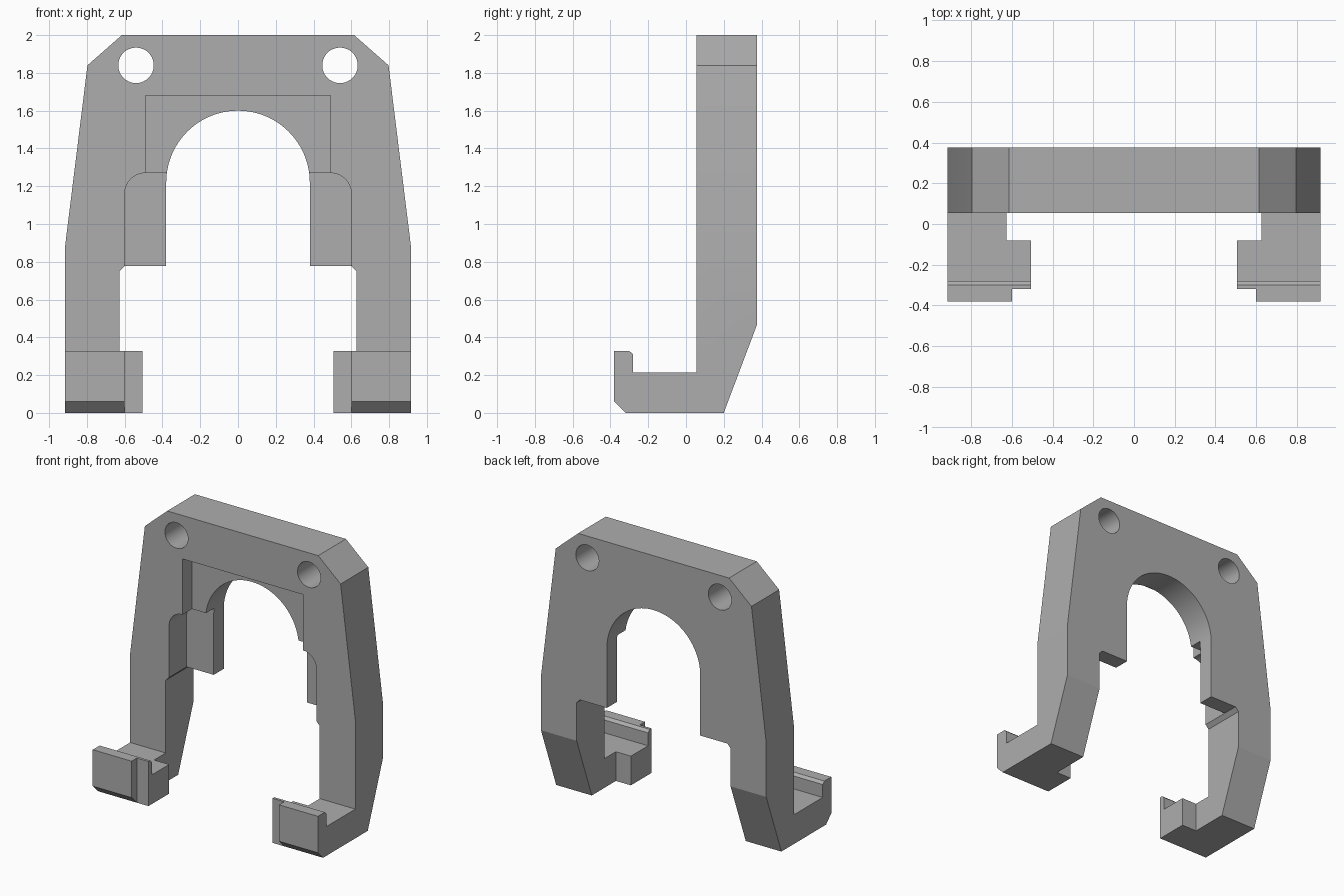
import bpy
import bmesh
from math import sin, cos, pi, radians

cube = bpy.data.objects.get("Cube")
if cube:
    bpy.data.objects.remove(cube, do_unlink=True)

grey = bpy.data.materials.new("plain grey")
grey.use_nodes = True
colour = (0.42, 0.42, 0.42, 1)
grey.diffuse_color = colour
grey.node_tree.nodes["Principled BSDF"].inputs["Base Color"].default_value = colour


def arc(cx, cz, r, start, end, steps):
    """Points along an arc, angles in degrees."""
    angles = [radians(start + (end - start) * i / steps) for i in range(steps + 1)]
    return [(cx + r * cos(a), cz + r * sin(a)) for a in angles]


def mirrored(half):
    """Close a half outline by repeating it on the other side."""
    return half + [(-x, z) for x, z in reversed(half)]


def prism(name, points, low, high, axis="Y"):
    """Extrude a profile along Y (points are x, z) or X (points are y, z)."""
    def place(p, t):
        return (p[0], t, p[1]) if axis == "Y" else (t, p[0], p[1])
    bm = bmesh.new()
    face = bm.faces.new([bm.verts.new(place(p, low)) for p in points])
    out = bmesh.ops.extrude_face_region(bm, geom=[face])
    step = place((0, 0), high - low)
    moved = [v for v in out["geom"] if isinstance(v, bmesh.types.BMVert)]
    bmesh.ops.translate(bm, verts=moved, vec=step)
    bmesh.ops.recalc_face_normals(bm, faces=bm.faces)
    mesh = bpy.data.meshes.new(name)
    bm.to_mesh(mesh)
    bm.free()
    mesh.materials.append(grey)
    obj = bpy.data.objects.new(name, mesh)
    bpy.context.collection.objects.link(obj)
    return obj


def combine(target, tool, operation="DIFFERENCE"):
    mod = target.modifiers.new(tool.name, "BOOLEAN")
    mod.operation = operation
    mod.solver = "EXACT"
    mod.object = tool
    bpy.context.view_layer.objects.active = target
    bpy.ops.object.modifier_apply(modifier=mod.name)
    bpy.data.objects.remove(tool, do_unlink=True)


def rectangle(x, bottom, top):
    return mirrored([(x, bottom), (x, top)])


# Arched frame outline, including the inward toes of the feet
outer = [(0.917, 0), (0.917, 0.87), (0.797, 1.84), (0.615, 2)]
inner = [(0.505, 0), (0.505, 0.33), (0.627, 0.33), (0.627, 0.75),
         (0.6, 0.778), (0.38, 0.778)]
arch = arc(0, 1.22, 0.38, 0, 180, 48)
left_side = list(reversed(inner)) + outer
right_side = [(-x, z) for x, z in reversed(left_side)]
frame = prism("clamp_frame", left_side + right_side + list(reversed(arch)), -0.6, 0.6)

# Side profile: upright with sloped heel and hooked foot
side = [(-0.32, 0), (0.2, 0), (0.377, 0.47), (0.377, 2.1), (0.055, 2.1),
        (0.055, 0.215), (-0.28, 0.215), (-0.28, 0.31), (-0.3, 0.328),
        (-0.38, 0.328), (-0.38, 0.06)]
combine(frame, prism("side_profile", side, -1.2, 1.2, "X"), "INTERSECT")

# Toe notches behind and in front
combine(frame, prism("rear_notch", rectangle(0.627, -0.2, 0.6), -0.08, 1))
combine(frame, prism("front_notch", rectangle(0.6, -0.2, 0.5), -1, -0.32))

# Stepped pockets on the front
round_pocket = mirrored([(0.6, 0.5)] + arc(0.49, 1.16, 0.11, 0, 90, 12))
combine(frame, prism("lower_pocket", round_pocket, -0.2, 0.26))
combine(frame, prism("upper_pocket", rectangle(0.49, 1.0, 1.68), -0.2, 0.165))

# Mounting holes
for sign in (-1, 1):
    hole = arc(sign * 0.54, 1.84, 0.094, 0, 360, 40)[:-1]
    combine(frame, prism("mounting_hole", hole, -0.5, 0.8))

bpy.ops.object.select_all(action="DESELECT")
frame.select_set(True)
bpy.context.view_layer.objects.active = frame
bpy.ops.object.shade_smooth_by_angle(angle=radians(20))
